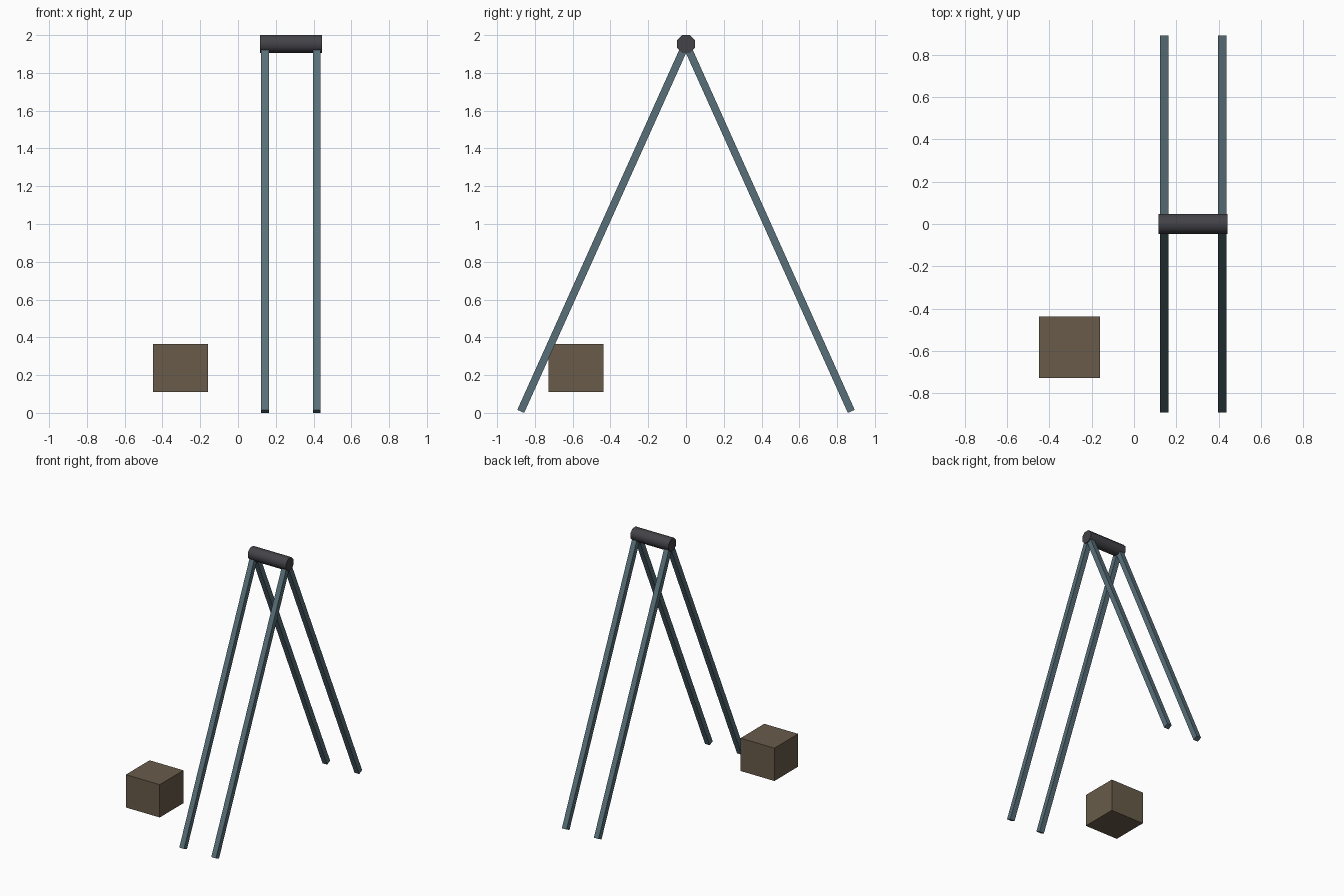
import bpy
import math
from mathutils import Vector

cube = bpy.data.objects.get("Cube")
if cube:
    bpy.data.objects.remove(cube, do_unlink=True)


def material(name, rgb):
    mat = bpy.data.materials.new(name)
    mat.use_nodes = True
    colour = (*rgb, 1.0)
    mat.diffuse_color = colour
    mat.node_tree.nodes["Principled BSDF"].inputs["Base Color"].default_value = colour
    return mat


steel = material("blue grey steel", (0.10, 0.16, 0.19))
rubber = material("charcoal", (0.055, 0.055, 0.065))
wood = material("brown", (0.14, 0.105, 0.068))


def box(name, centre, size, mat, tilt=0.0):
    bpy.ops.mesh.primitive_cube_add(size=1, location=centre, rotation=(tilt, 0, 0))
    obj = bpy.context.object
    obj.name = name
    obj.scale = size
    obj.data.materials.append(mat)
    return obj


# Four square legs leaning together under the top bar
bar_x, bar_z = 0.28, 1.953
for side, dx in (("right", -0.137), ("left", 0.137)):
    for end, sign in (("front", -1), ("back", 1)):
        foot = Vector((bar_x + dx, sign * 0.875, 0.008))
        top = Vector((bar_x + dx, 0, bar_z))
        span = top - foot
        tilt = math.atan2(-span.y, span.z)
        box(f"{end}_{side}_leg", (foot + top) / 2, (0.04, 0.04, span.length), steel, tilt)

# Faceted top bar with smooth sides
bpy.ops.mesh.primitive_cylinder_add(
    vertices=8, radius=0.0508, depth=0.327,
    location=(bar_x, 0, bar_z), rotation=(math.pi / 8, math.pi / 2, 0))
bar = bpy.context.object
bar.name = "top_bar"
bar.rotation_mode = "XYZ"
bar.rotation_euler = (0, math.pi / 2, 0)
for v in bar.data.vertices:
    # Turn the octagon so that a flat faces upward
    x, y = v.co.x, v.co.y
    c, s = math.cos(math.pi / 8), math.sin(math.pi / 8)
    v.co.x, v.co.y = c * x - s * y, s * x + c * y
bar.data.materials.append(rubber)
bpy.ops.object.shade_smooth_by_angle(angle=math.radians(50))

# Separate block beside the frame
box("block", (-0.305, -0.583, 0.237), (0.29, 0.29, 0.254), wood)
